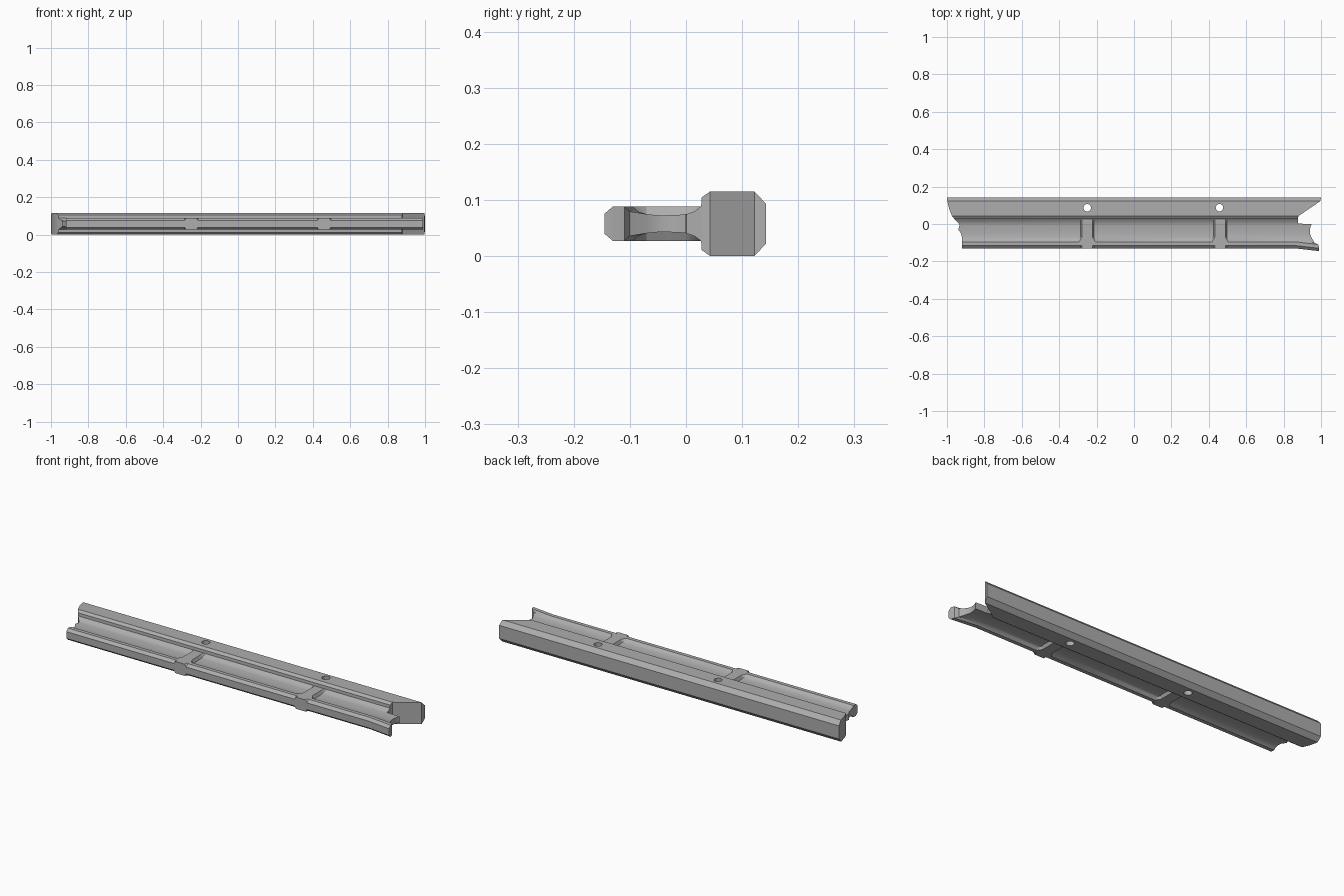
import bpy, bmesh, math

if "Cube" in bpy.data.objects:
    bpy.data.objects.remove(bpy.data.objects["Cube"], do_unlink=True)

steel = bpy.data.materials.new("satin grey")
steel.use_nodes = True
GREY = (0.42, 0.42, 0.42, 1)
steel.diffuse_color = GREY
steel.node_tree.nodes["Principled BSDF"].inputs["Base Color"].default_value = GREY

MID = 0.0575        # mid plane of the symmetric section
RIB_H = 0.031       # half height of lip and ribs
RIBS = (-0.25, 0.46)
FLARE = 0.015       # outward bend of the lip at its right end

# Section rows from front to back: y, half height, left end x, right end x
rows = [
    (-0.130, 0.018, -0.92, 0.99),
    (-0.115, RIB_H, -0.92, 0.99),
    (-0.095, RIB_H, -0.92, 0.985),
    (-0.086, 0.022, -0.92, 0.965),
    (-0.070, 0.017, -0.92, 0.948),
    (-0.050, 0.015, -0.925, 0.94),
    (-0.030, 0.015, -0.94, 0.94),
    (-0.010, 0.016, -0.933, 0.945),
    (0.000, 0.017, -0.935, 0.95),
    (0.002, 0.0175, -0.937, 0.876),
    (0.015, 0.022, -0.95, 0.876),
    (0.027, RIB_H, -0.96, 0.876),
    (0.028, 0.047, -0.961, 0.876),
    (0.043, 0.0575, -0.973, 0.88),
    (0.080, 0.0575, -0.988, 0.934),
    (0.122, 0.0575, -0.998, 0.996),
    (0.143, 0.035, -1.0, 1.0),
]


def stations(y, h, left, right):
    """Points (x, y, half height) along one row, raised at the ribs."""
    in_web = -0.1 < y < 0.027
    pts = [(left, y, h)]
    for c in RIBS:
        flare = 0.015 * max(0, (-0.07 - y) / 0.025) if in_web else 0
        top, foot = 0.028 + flare, 0.036 + flare
        high = max(h, RIB_H)
        pts += [(c - foot, y, h), (c - top, y, high),
                (c + top, y, high), (c + foot, y, h)]
    pts.append((0.86, y, h))
    bend = FLARE if y < -0.08 else 0
    pts.append((right, y - bend, h))
    return pts


# Rail body, skinned above and below from the same rows
bm = bmesh.new()
grid = [stations(*r) for r in rows]
top = [[bm.verts.new((x, y, MID + h)) for x, y, h in r] for r in grid]
low = [[bm.verts.new((x, y, MID - h)) for x, y, h in r] for r in grid]
last = len(grid[0]) - 1
for i in range(len(rows) - 1):
    for j in range(last):
        for skin in (top, low):
            bm.faces.new((skin[i][j], skin[i][j + 1],
                          skin[i + 1][j + 1], skin[i + 1][j]))
    for j in (0, last):
        bm.faces.new((top[i][j], top[i + 1][j], low[i + 1][j], low[i][j]))
for i in (0, len(rows) - 1):
    for j in range(last):
        bm.faces.new((top[i][j], top[i][j + 1], low[i][j + 1], low[i][j]))
bmesh.ops.recalc_face_normals(bm, faces=bm.faces)
mesh = bpy.data.meshes.new("rail_body")
bm.to_mesh(mesh)
bm.free()
rail = bpy.data.objects.new("rail_body", mesh)
bpy.context.collection.objects.link(rail)
mesh.materials.append(steel)

# Screw holes through the thick bar
for n, c in enumerate((-0.25, 0.457)):
    bpy.ops.mesh.primitive_cylinder_add(vertices=32, radius=0.02, depth=0.4,
                                        location=(c, 0.087, MID))
    drill = bpy.context.object
    drill.name = f"hole_cutter_{n + 1}"
    drill.data.materials.append(steel)
    drill.hide_render = True
    drill.display_type = 'WIRE'
    cut = rail.modifiers.new("screw_hole", 'BOOLEAN')
    cut.operation = 'DIFFERENCE'
    cut.solver = 'EXACT'
    cut.object = drill
    bpy.ops.object.select_all(action='DESELECT')
    rail.select_set(True)
    bpy.context.view_layer.objects.active = rail
    bpy.ops.object.modifier_apply(modifier=cut.name)
    bpy.data.objects.remove(drill, do_unlink=True)

bpy.ops.object.shade_smooth_by_angle(angle=math.radians(28))
